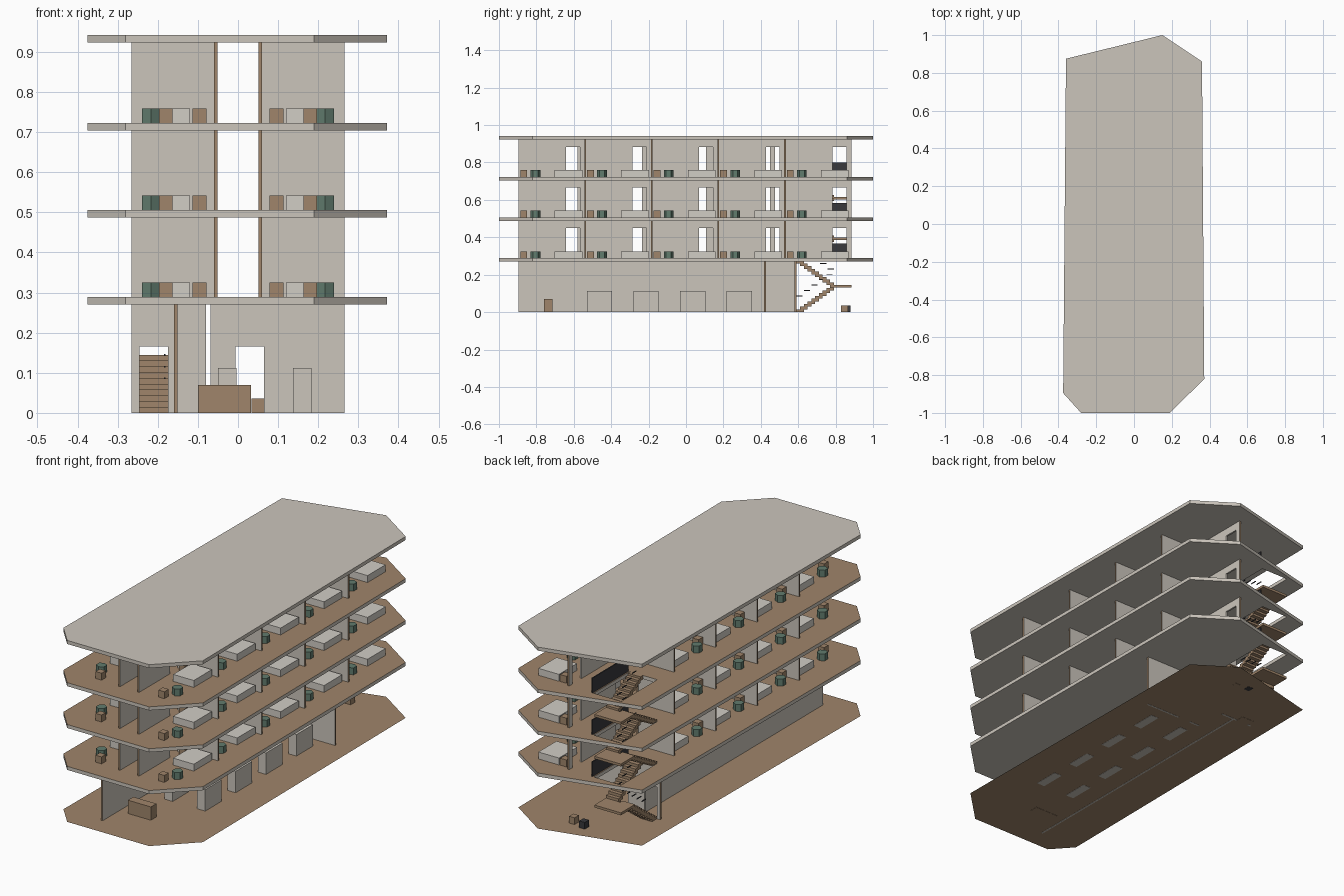
import bpy, bmesh, math
from mathutils import Vector

cube = bpy.data.objects.get("Cube")
if cube:
    bpy.data.objects.remove(cube, do_unlink=True)


def material(name, rgb):
    m = bpy.data.materials.new(name)
    m.use_nodes = True
    col = (*rgb, 1)
    m.diffuse_color = col
    m.node_tree.nodes["Principled BSDF"].inputs["Base Color"].default_value = col
    return m


GREY = material("concrete grey", (0.60, 0.56, 0.50))
BROWN = material("wood brown", (0.35, 0.235, 0.145))
GREEN = material("muted green", (0.12, 0.20, 0.155))
DARK = material("charcoal", (0.04, 0.04, 0.045))
WHITE = material("linen", (0.64, 0.61, 0.56))


def finish(bm, name, mats, rule=None):
    bmesh.ops.recalc_face_normals(bm, faces=bm.faces[:])
    bm.normal_update()
    if rule:
        for f in bm.faces:
            f.material_index = 1 if rule(f) else 0
    me = bpy.data.meshes.new(name)
    bm.to_mesh(me)
    bm.free()
    for m in mats:
        me.materials.append(m)
    ob = bpy.data.objects.new(name, me)
    bpy.context.collection.objects.link(ob)
    return ob


def add_box(bm, x, y, z):
    """Box from (low, high) ranges."""
    lo, hi = zip(x, y, z)
    verts = bmesh.ops.create_cube(bm, size=1)["verts"]
    for v in verts:
        v.co = Vector([a + (b - a) * (c + 0.5) for a, b, c in zip(lo, hi, v.co)])


def box(name, x, y, z, mat):
    bm = bmesh.new()
    add_box(bm, x, y, z)
    return finish(bm, name, [mat])


def wall(name, along, pos, a, b, z0, z1, doors=(), door_h=0.16, t=0.0045):
    """Upright wall with door notches; its two end faces are wood."""
    pts = [(a, z0)]
    for d0, d1 in doors:
        pts += [(d0, z0), (d0, z0 + door_h), (d1, z0 + door_h), (d1, z0)]
    pts += [(b, z0), (b, z1), (a, z1)]
    k = 1 if along == "y" else 0
    place = (lambda s, z: (pos - t, s, z)) if k else (lambda s, z: (s, pos - t, z))
    bm = bmesh.new()
    face = bm.faces.new([bm.verts.new(place(*p)) for p in pts])
    new = bmesh.ops.extrude_face_region(bm, geom=[face])["geom"]
    shift = Vector((0, 0, 0))
    shift[1 - k] = 2 * t
    bmesh.ops.translate(bm, vec=shift, verts=[e for e in new if isinstance(e, bmesh.types.BMVert)])

    def is_end(f):
        c = f.calc_center_median()[k]
        return abs(f.normal[k]) > 0.9 and (abs(c - a) < 1e-4 or abs(c - b) < 1e-4)
    return finish(bm, name, [GREY, BROWN], is_end)


OUTLINE = [(-0.28, -1), (0.19, -1), (0.372, -0.82), (0.36, 0.86),
           (0.15, 1), (-0.36, 0.875), (-0.375, -0.895)]
STAIR_X, STAIR_Y = (-0.248, -0.09), (0.59, 0.885)
HOLE = [(x, y) for x, y in zip((STAIR_X[0], STAIR_X[1], STAIR_X[1], STAIR_X[0]),
                               (STAIR_Y[0], STAIR_Y[0], STAIR_Y[1], STAIR_Y[1]))]


def slab(name, top, thick, mats, loops):
    bm = bmesh.new()
    for loop in loops:
        vs = [bm.verts.new((x, y, top)) for x, y in loop]
        for i, v in enumerate(vs):
            bm.edges.new((vs[i - 1], v))
    bmesh.ops.triangle_fill(bm, use_beauty=True, use_dissolve=False, edges=bm.edges[:])
    if thick:
        new = bmesh.ops.extrude_face_region(bm, geom=bm.faces[:])["geom"]
        bmesh.ops.translate(bm, vec=(0, 0, -thick),
                            verts=[e for e in new if isinstance(e, bmesh.types.BMVert)])
    return finish(bm, name, mats, lambda f: len(mats) > 1 and f.normal.z > 0.9)


# Ground sheet, three floors and the roof
THICK, FRONT = 0.0185, -0.895
LEVELS = [0, 0.289, 0.506, 0.723, 0.942]
slab("ground", 0.001, 0, [BROWN], [OUTLINE])
for i in (1, 2, 3):
    slab(f"floor_slab_{i}", LEVELS[i], THICK, [GREY, BROWN], [OUTLINE, HOLE])
slab("roof_slab", LEVELS[4], THICK, [GREY], [OUTLINE])

# Ground storey walls
top = LEVELS[1] - THICK
wall("ground_long_wall", "y", -0.155, FRONT, 0.58, 0, top)
wall("ground_stair_wall", "x", 0.585, -0.265, -0.08, 0, top, [(-0.245, -0.175)], 0.165)
wall("ground_cross_wall", "x", 0.422, -0.068, 0.265, 0, top, [(-0.006, 0.065)], 0.165)

# Ground storey furniture
box("reception_desk", (-0.1, 0.032), (-0.76, -0.715), (0, 0.07), BROWN)
box("back_stool", (0.034, 0.065), (0.83, 0.865), (0, 0.036), BROWN)
box("back_dark_stool", (-0.035, -0.003), (0.845, 0.88), (0, 0.036), DARK)
for col, x in enumerate((-0.05, 0.137)):
    for row in range(4):
        y = -0.53 + row * 0.249
        box(f"shelf_block_{col}_{row}", (x, x + 0.046), (y, y + 0.135), (0, 0.112), GREY)


def room(tag, side, y, pitch, z):
    """Furniture of one room: bed, bedside table, stool and plant pot."""
    k = pitch / 0.355

    def piece(name, x, dy, mat):
        box(f"{name}_{tag}", sorted((side * x[0], side * x[1])),
            (y + dy[0] * k, y + dy[1] * k), (z, z + 0.036), mat)
    piece("bed", (0.12, 0.238), (0.192, 0.34), WHITE)
    piece("bedside_table", (0.078, 0.114), (0.3, 0.338), BROWN)
    piece("stool", (0.163, 0.197), (0.01, 0.046), BROWN)
    bm = bmesh.new()
    bmesh.ops.create_cone(bm, cap_ends=True, segments=6, radius1=0.026, radius2=0.026, depth=0.036)
    turn = math.pi / 6 if abs(max(v.co.x for v in bm.verts) - 0.026) < 1e-4 else 0
    pot = finish(bm, f"plant_pot_{tag}", [GREEN])
    pot.location = (side * 0.217, y + 0.09 * k, z + 0.018)
    pot.rotation_euler.z = turn


# Upper storeys: corridor walls, cross walls and rooms on both sides
for i in (1, 2, 3):
    z0, z1 = LEVELS[i], LEVELS[i + 1] - THICK
    for label, side, count, pitch in (("left", 1, 5, 0.356), ("right", -1, 4, 0.343)):
        starts = [FRONT + n * pitch for n in range(count)]
        end = FRONT + count * pitch
        k = pitch / 0.355
        doors = [(s + 0.253 * k, s + 0.327 * k) for s in starts]
        wall(f"corridor_wall_{label}_{i}", "y", side * 0.055, FRONT, end, z0, z1, doors)
        crossings = starts[1:] + ([end - 0.005] if side < 0 else [])
        for n, y in enumerate(crossings):
            a, b = sorted((side * 0.06, side * 0.265))
            wall(f"cross_wall_{label}_{i}_{n}", "x", y, a, b, z0, z1)
        for n, y in enumerate(starts):
            room(f"{label}_{i}_{n}", side, y, pitch, z0)
    box(f"balustrade_{i}", (-0.084, -0.078), (0.59, 0.885), (z0, z0 + 0.077), DARK)

# Stairs: two flights and a landing per storey, with a stepped handrail
STEPS, NEAR, FAR = 10, 0.59, 0.79
run = (FAR - NEAR) / STEPS
for i in range(3):
    z0, z1 = LEVELS[i], LEVELS[i + 1]
    mid = (z0 + z1) / 2
    rise = (mid - z0) / STEPS
    stairs, rail = bmesh.new(), bmesh.new()
    for n in range(STEPS):
        y_up, y_back = NEAR + n * run, FAR - n * run
        za, zb = z0 + (n + 1) * rise, mid + (n + 1) * rise
        add_box(stairs, (-0.246, -0.175), (y_up, y_up + run), (max(za - 2 * rise, z0), za))
        add_box(stairs, (-0.165, -0.094), (y_back - run, y_back), (zb - 2 * rise, zb))
        if n % 2 == 0:
            add_box(rail, (-0.185, -0.181), (y_up, y_up + 0.034), (za + 0.07, za + 0.074))
            add_box(rail, (-0.162, -0.158), (y_back - 0.034, y_back), (zb + 0.07, zb + 0.074))
    add_box(stairs, (-0.246, -0.094), (FAR, 0.885), (mid - 0.013, mid))
    finish(stairs, f"stairs_{i}", [BROWN])
    finish(rail, f"stair_rail_{i}", [DARK])
